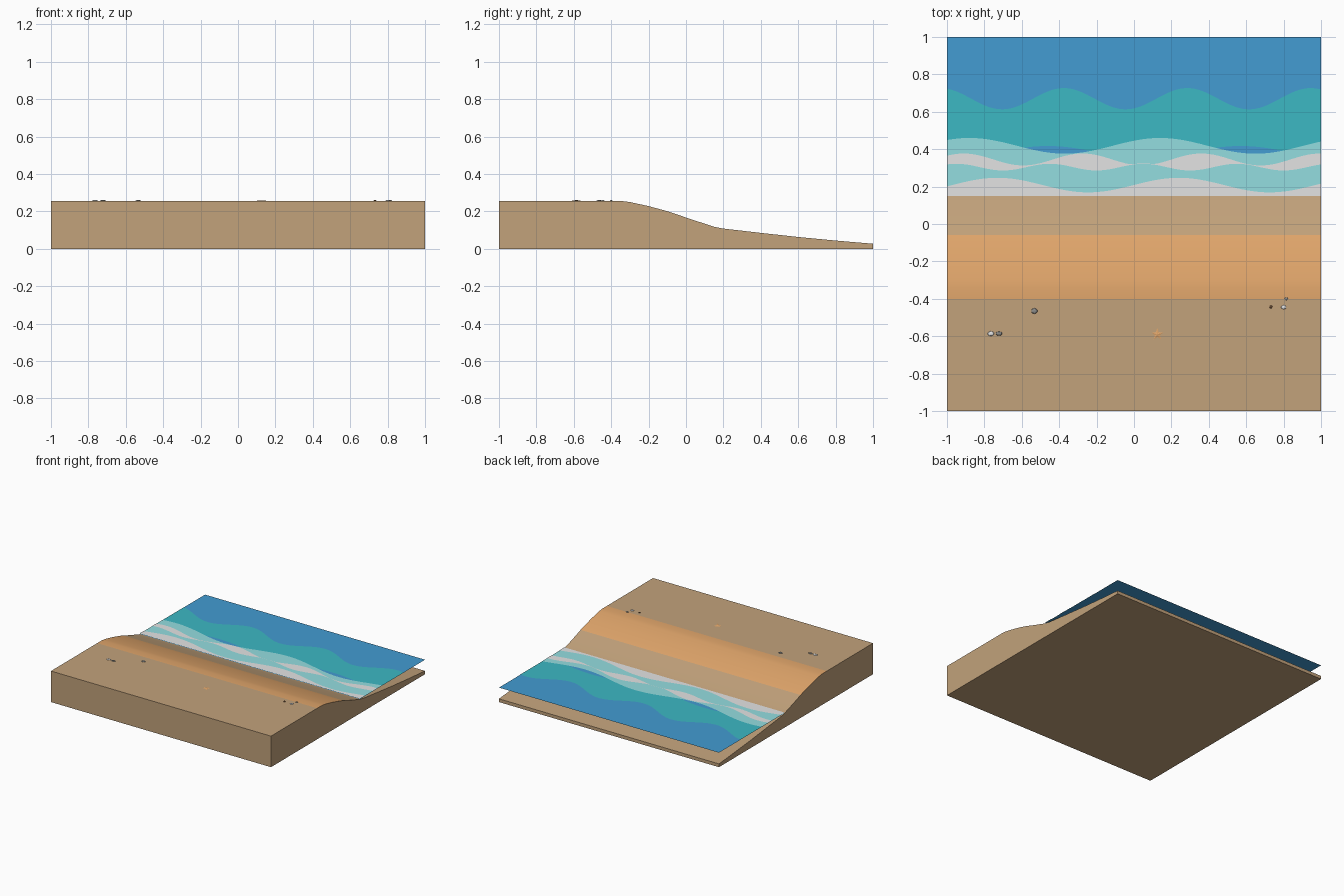
import bpy, bmesh, math

if "Cube" in bpy.data.objects:
    bpy.data.objects.remove(bpy.data.objects["Cube"])

def material(name, srgb):
    m = bpy.data.materials.new(name)
    lin = [((c / 255 + 0.055) / 1.055) ** 2.4 if c > 10 else c / 255 / 12.92 for c in srgb]
    m.diffuse_color = (*lin, 1)
    m.use_nodes = True
    m.node_tree.nodes["Principled BSDF"].inputs["Base Color"].default_value = m.diffuse_color
    return m

BROWN = material("wet sand", (194, 162, 123))
ORANGE = material("dry sand", (225, 166, 107))
BLUE = material("deep water", (67, 156, 210))
TEAL = material("shallow water", (60, 184, 196))
PALE = material("shore water", (148, 222, 224))
FOAM = material("foam white", (228, 228, 228))
GREY = material("pebble grey", (140, 140, 138))
DARK = material("pebble brown", (105, 75, 50))

def finish(name, bm, *mats):
    me = bpy.data.meshes.new(name)
    bm.normal_update()
    bm.to_mesh(me)
    bm.free()
    for m in mats:
        me.materials.append(m)
    ob = bpy.data.objects.new(name, me)
    bpy.context.collection.objects.link(ob)
    return ob

def smooth(ob):
    bpy.ops.object.select_all(action='DESELECT')
    ob.select_set(True)
    bpy.context.view_layer.objects.active = ob
    bpy.ops.object.shade_smooth_by_angle(angle=math.radians(30))

# Beach block: side profile (y, z) extruded along x
TOP = 0.255
profile = [(-1, TOP), (-.4, TOP), (-.34, TOP), (-.3, .25), (-.2, .228), (-.1, .201),
           (-.06, .188), (0, .167), (.1, .134), (.15, .118), (.2, .108), (.4, .085),
           (.6, .063), (.8, .044), (1, .027)]
bm = bmesh.new()
outline = profile + [(1, 0), (-1, 0)]
left = [bm.verts.new((-1, y, z)) for y, z in outline]
right = [bm.verts.new((1, y, z)) for y, z in outline]
n = len(outline)
for i in range(n):
    j = (i + 1) % n
    f = bm.faces.new((left[i], right[i], right[j], left[j]))
    mid = f.calc_center_median()
    f.material_index = int(-.4 < mid.y < -.06 and mid.z > .1)
bm.faces.new(left)
bm.faces.new(right[::-1])
bmesh.ops.recalc_face_normals(bm, faces=bm.faces)
smooth(finish("beach", bm, BROWN, ORANGE))

# Water and foam: thin wavy sheets stacked in z
def wave(mid, amp, crest, period):
    return lambda x: mid + amp * math.cos(2 * math.pi * (x - crest) / period)

def sheet(name, low, high, z, mat, steps=80):
    bm = bmesh.new()
    prev = None
    for i in range(steps + 1):
        x = -1 + 2 * i / steps
        a = low(x)
        pair = (bm.verts.new((x, a, z)), bm.verts.new((x, max(high(x), a + .002), z)))
        if prev:
            bm.faces.new((prev[0], pair[0], pair[1], prev[1]))
        prev = pair
    return finish(name, bm, mat)

shore = lambda x: .155
teal_low = wave(.385, .032, -.46, 1.03)
pale_high = wave(.418, .042, .14, 1.02)
sheet("deep_water", shore, lambda x: 1, .119, BLUE, 1)
sheet("shallow_water", teal_low, wave(.67, .057, .285, .66), .1205, TEAL)
sheet("shore_water", shore, pale_high, .122, PALE)
sheet("foam_band", wave(.304, .018, .05, .5), wave(.345, .032, .36, .635), .1235, FOAM)
sheet("shore_foam", lambda x: .15, wave(.208, .039, .24, .97), .125, FOAM)

# Starfish lying on the sand
bm = bmesh.new()
ring = []
for i in range(10):
    r = .034 if i % 2 == 0 else .014
    a = math.pi / 2 + i * math.pi / 5
    ring.append(bm.verts.new((.125 + r * math.cos(a), -.59 + r * math.sin(a), TOP + .001)))
peak = bm.verts.new((.125, -.59, TOP + .004))
for i in range(10):
    bm.faces.new((ring[i], ring[(i + 1) % 10], peak))
finish("starfish", bm, ORANGE)

# Shells and pebbles: flattened spheres half sunk in the sand
def pebble(name, x, y, rx, ry, mat):
    bm = bmesh.new()
    bmesh.ops.create_uvsphere(bm, u_segments=10, v_segments=6, radius=1)
    for v in bm.verts:
        v.co = (x + rx * v.co.x, y + ry * v.co.y, TOP + .006 * v.co.z)
    smooth(finish(name, bm, mat))

pebble("shell_large", -.765, -.586, .018, .013, FOAM)
pebble("shell_small", -.722, -.586, .018, .011, GREY)
pebble("pebble_ring", -.533, -.465, .017, .015, GREY)
pebble("pebble_top", -.533, -.465, .012, .011, FOAM)
pebble("pebble_dark", .732, -.443, .009, .008, DARK)
pebble("shell_right", .8, -.445, .014, .011, FOAM)
pebble("pebble_right", .814, -.4, .01, .008, GREY)
